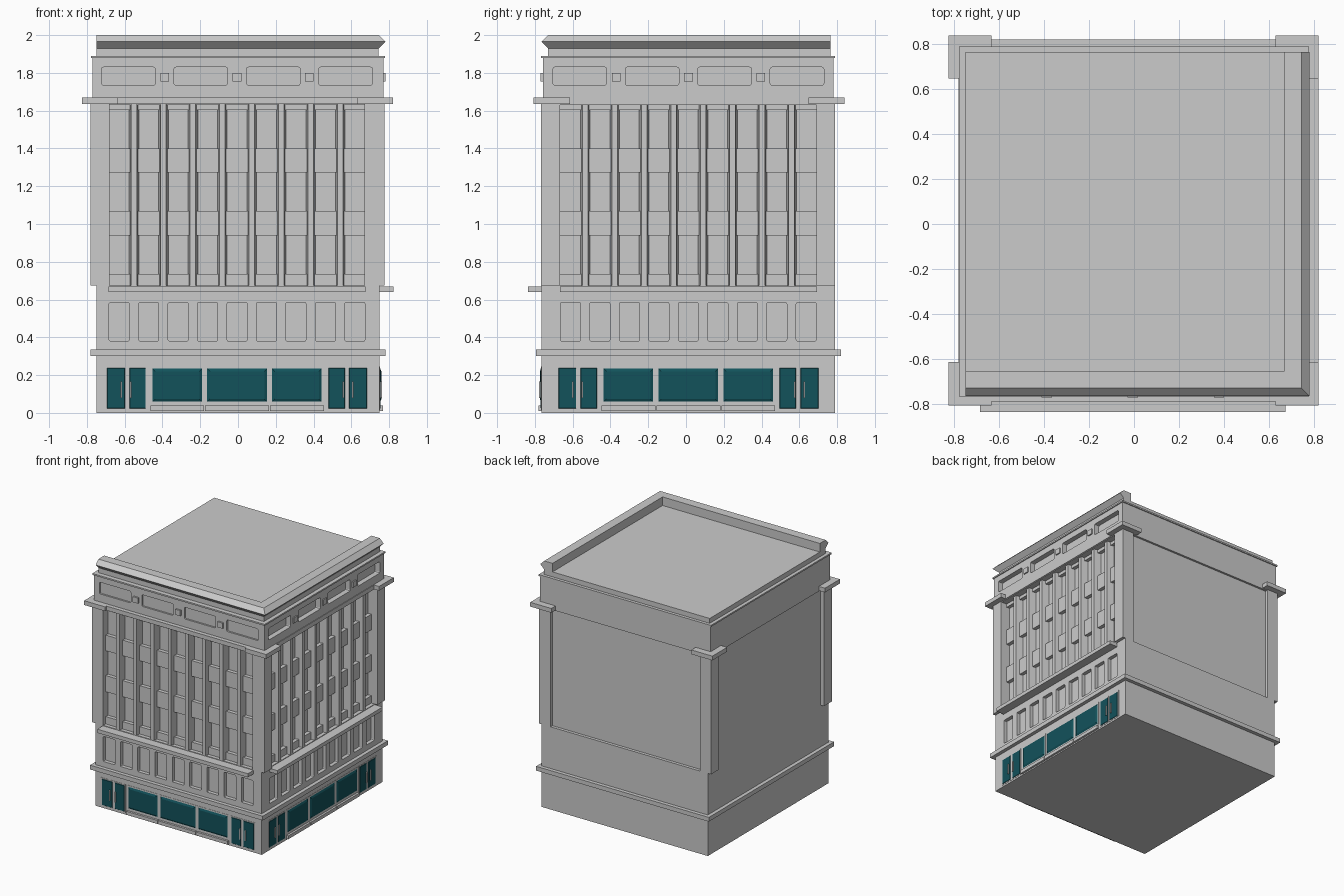
import bpy, bmesh, math
from mathutils import Matrix

if "Cube" in bpy.data.objects:
    bpy.data.objects.remove(bpy.data.objects["Cube"])


def material(name, rgb):
    m = bpy.data.materials.new(name)
    m.use_nodes = True
    m.diffuse_color = (*rgb, 1)
    m.node_tree.nodes["Principled BSDF"].inputs["Base Color"].default_value = (*rgb, 1)
    return m


STONE = material("pale grey stone", (0.6, 0.6, 0.6))
GLASS = material("dark teal glass", (0.006, 0.085, 0.105))

# Facade space: x runs along the wall, -y points outward, z is up
FRONT = Matrix.Translation((-0.005, -0.765, 0))
SIDE = Matrix.Translation((0.75, 0.0125, 0)) @ Matrix.Rotation(math.pi / 2, 4, 'Z')
FACADES = (FRONT, SIDE)
BAY = 0.156


def add_box(bm, x, y, z, matrix=Matrix(), radius=0):
    """Box from three (low, high) ranges, with optional rounded wall corners."""
    size = [b - a for a, b in (x, y, z)]
    mid = [(a + b) / 2 for a, b in (x, y, z)]
    tmp = bmesh.new()
    bmesh.ops.create_cube(tmp, size=1, matrix=Matrix.Translation(mid) @ Matrix.Diagonal((*size, 1)))
    if radius:
        deep = [e for e in tmp.edges if abs(e.verts[0].co.y - e.verts[1].co.y) > 1e-4]
        bmesh.ops.bevel(tmp, geom=deep, offset=radius, segments=2, profile=0.5, affect='EDGES')
    tmp.transform(matrix)
    mesh = bpy.data.meshes.new("tmp")
    tmp.to_mesh(mesh)
    tmp.free()
    bm.from_mesh(mesh)
    bpy.data.meshes.remove(mesh)


def on_facades(bm, u, d, z, radius=0):
    """Same box on both decorated walls; d is the outward range."""
    for m in FACADES:
        add_box(bm, u, (-d[1], -d[0]), z, m, radius)


def finish(name, bm, mat):
    bmesh.ops.recalc_face_normals(bm, faces=bm.faces)
    mesh = bpy.data.meshes.new(name)
    bm.to_mesh(mesh)
    bm.free()
    mesh.materials.append(mat)
    ob = bpy.data.objects.new(name, mesh)
    bpy.context.scene.collection.objects.link(ob)
    return ob


def block(name, x, y, z):
    bm = bmesh.new()
    add_box(bm, x, y, z)
    return finish(name, bm, STONE)


def carve(ob, bm):
    cutter = finish(ob.name + "_cutter", bm, STONE)
    cutter.hide_render = True
    cutter.hide_set(True)
    mod = ob.modifiers.new("openings", 'BOOLEAN')
    mod.object, mod.operation, mod.solver = cutter, 'DIFFERENCE', 'EXACT'
    bpy.context.view_layer.objects.active = ob
    bpy.ops.object.modifier_apply(modifier=mod.name)
    bpy.data.objects.remove(cutter)


# Main masses
block("ground_floor", (-0.75, 0.75), (-0.765, 0.79), (0, 0.31))
block("belt_course", (-0.78, 0.78), (-0.795, 0.82), (0.3, 0.335))
second = block("second_floor", (-0.75, 0.75), (-0.765, 0.79), (0.33, 0.675))
middle = block("middle_floors", (-0.75, 0.72), (-0.735, 0.765), (0.67, 1.64))
frieze = block("frieze", (-0.77, 0.77), (-0.757, 0.782), (1.63, 1.885))
block("frieze_lip", (-0.778, 0.778), (-0.768, 0.79), (1.878, 1.89))
block("roof", (-0.75, 0.745), (-0.73, 0.765), (1.88, 1.93))

# Second floor windows
bm = bmesh.new()
for i in range(-4, 5):
    on_facades(bm, (i * BAY - 0.053, i * BAY + 0.053), (-0.03, 0.05), (0.38, 0.585), 0.008)
carve(second, bm)

# Recessed window bands of the three middle floors
bm = bmesh.new()
for low in (0.735, 1.07, 1.4):
    add_box(bm, (-0.685, 0.672), (-0.8, -0.705), (low, low + 0.203))
    add_box(bm, (0.69, 0.8), (-0.667, 0.692), (low, low + 0.203))
carve(middle, bm)

# Frieze panels
bm = bmesh.new()
for c in (-0.575, -0.192, 0.192, 0.575):
    on_facades(bm, (c - 0.142, c + 0.142), (-0.022, 0.05), (1.735, 1.83), 0.01)
carve(frieze, bm)

# Frieze blocks between the panels
bm = bmesh.new()
for c in (-0.383, 0, 0.383):
    on_facades(bm, (c - 0.023, c + 0.023), (-0.02, 0.006), (1.755, 1.8))
    add_box(bm, (0.76, 0.78), (c - 0.01, c + 0.036), (1.755, 1.8))
finish("frieze_blocks", bm, STONE)

# Vertical fins with splayed sides
bm = bmesh.new()
for m in FACADES:
    for i in range(8):
        u = (i - 3.5) * BAY
        start = len(bm.verts)
        plan = [(u - 0.027, 0.065), (u - 0.015, 0), (u + 0.015, 0), (u + 0.027, 0.065)]
        base = [bm.verts.new(m @ Matrix.Translation((a, b, 0.665)).translation) for a, b in plan]
        face = bm.faces.new(base)
        top = bmesh.ops.extrude_face_region(bm, geom=[face])["geom"]
        bmesh.ops.translate(bm, vec=(0, 0, 0.97),
                            verts=[g for g in top if isinstance(g, bmesh.types.BMVert)])
finish("window_fins", bm, STONE)

# Corner pillars and their caps
pillars, caps = bmesh.new(), bmesh.new()
for px, cx in (((-0.78, -0.68), (-0.825, -0.635)), ((0.67, 0.775), (0.63, 0.82))):
    for py, cy in (((-0.767, -0.667), (-0.807, -0.615)), ((0.692, 0.79), (0.648, 0.838))):
        add_box(pillars, px, py, (0.675, 1.64))
        add_box(caps, cx, cy, (1.635, 1.67))
finish("corner_pillars", pillars, STONE)
finish("pillar_caps", caps, STONE)

# Ledge under the fins, and architrave above them
bm = bmesh.new()
on_facades(bm, (-0.68, 0.68), (-0.06, 0.072), (0.64, 0.67))
finish("window_ledge", bm, STONE)
bm = bmesh.new()
on_facades(bm, (-0.65, 0.65), (-0.06, 0.025), (1.635, 1.67))
finish("architrave", bm, STONE)

# Parapet cornice along the front and right edges
bm = bmesh.new()
profile = [(-0.075, 1.92), (-0.075, 2), (0, 2), (0.035, 1.965), (0.0, 1.93), (0, 1.92)]
rings = []
for station in (lambda o: (-0.75, -0.73 - o), lambda o: (0.745 + o, -0.73 - o),
                lambda o: (0.745 + o, 0.765)):
    rings.append([bm.verts.new((*station(o), z)) for o, z in profile])
for a, b in zip(rings, rings[1:]):
    for i in range(len(profile)):
        j = (i + 1) % len(profile)
        bm.faces.new((a[i], a[j], b[j], b[i]))
bm.faces.new(rings[0])
bm.faces.new(rings[-1])
finish("parapet_cornice", bm, STONE)

# Shop windows, doors, frames, sills and handles
frames, panes, sills, handles = (bmesh.new() for _ in range(4))


def shopfront(u0, u1, z0, bevel, out):
    """Raised pane with bevelled edges on a thin frame plate."""
    z1 = 0.238
    on_facades(frames, (u0 - 0.009, u1 + 0.009), (-0.01, 0.002), (z0 - 0.008, z1 + 0.008))
    for m in FACADES:
        back = [(u0, z0), (u1, z0), (u1, z1), (u0, z1)]
        tip = [(u0 + bevel, z0 + bevel), (u1 - bevel, z0 + bevel),
               (u1 - bevel, z1 - bevel), (u0 + bevel, z1 - bevel)]
        a = [panes.verts.new(m @ Matrix.Translation((u, 0, z)).translation) for u, z in back]
        b = [panes.verts.new(m @ Matrix.Translation((u, -out, z)).translation) for u, z in tip]
        panes.faces.new(b)
        panes.faces.new(a[::-1])
        for i in range(4):
            j = (i + 1) % 4
            panes.faces.new((a[i], a[j], b[j], b[i]))


for u0, u1 in ((-0.452, -0.182), (-0.162, 0.162), (0.182, 0.452)):
    shopfront(u0, u1, 0.055, 0.018, 0.009)
    on_facades(sills, (u0 - 0.007, u1 + 0.007), (-0.01, 0.017), (0.01, 0.038))
for s in (-1, 1):
    for a, b, grip in ((0.482, 0.572, 0.562), (0.592, 0.69, 0.613)):
        shopfront(*sorted((s * a, s * b)), 0.022, 0.004, 0.005)
        on_facades(handles, (s * grip - 0.004, s * grip + 0.004), (0, 0.013), (0.08, 0.165))
finish("shop_frames", frames, STONE)
finish("shop_panes_and_doors", panes, GLASS)
finish("shop_sills", sills, STONE)
finish("door_handles", handles, STONE)
